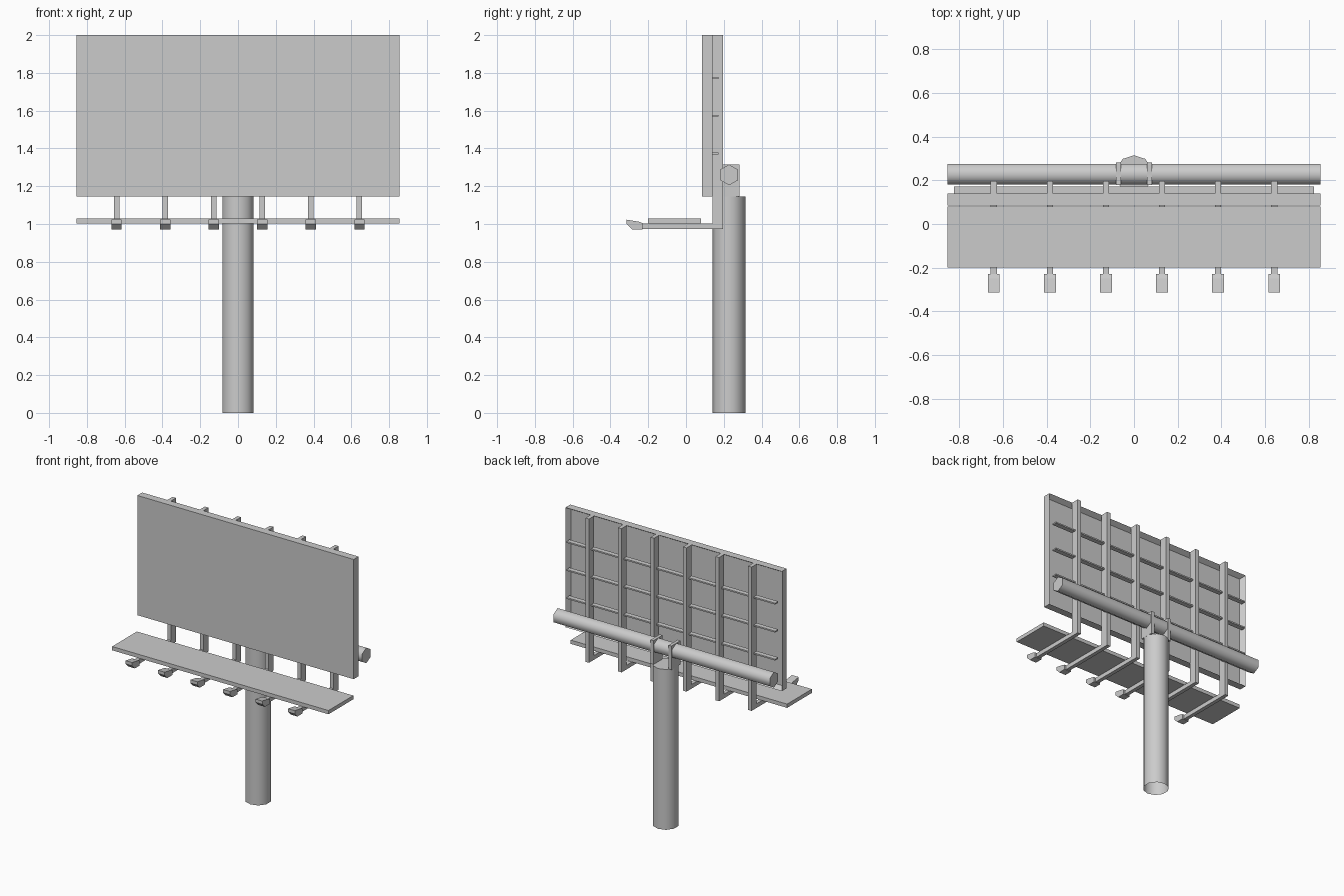
import bpy
import bmesh
from math import pi

old = bpy.data.objects.get("Cube")
if old:
    bpy.data.objects.remove(old, do_unlink=True)

steel = bpy.data.materials.new("steel grey")
steel.use_nodes = True
GREY = (0.6, 0.6, 0.6, 1)
steel.diffuse_color = GREY
steel.node_tree.nodes["Principled BSDF"].inputs["Base Color"].default_value = GREY


def finish(name, bm):
    bmesh.ops.recalc_face_normals(bm, faces=bm.faces)
    mesh = bpy.data.meshes.new(name)
    bm.to_mesh(mesh)
    bm.free()
    mesh.materials.append(steel)
    obj = bpy.data.objects.new(name, mesh)
    bpy.context.collection.objects.link(obj)
    return obj


def prism(name, profile, x0, x1):
    """Extrude a (y, z) profile along x."""
    bm = bmesh.new()
    face = bm.faces.new([bm.verts.new((x0, y, z)) for y, z in profile])
    ext = bmesh.ops.extrude_face_region(bm, geom=[face])
    moved = [v for v in ext["geom"] if isinstance(v, bmesh.types.BMVert)]
    bmesh.ops.translate(bm, verts=moved, vec=(x1 - x0, 0, 0))
    return finish(name, bm)


def box(name, x, y, z):
    profile = [(y[0], z[0]), (y[1], z[0]), (y[1], z[1]), (y[0], z[1])]
    return prism(name, profile, x[0], x[1])


def tube(name, sides, radius, length, loc, rot):
    bpy.ops.mesh.primitive_cylinder_add(vertices=sides, radius=radius, depth=length,
                                        location=loc, rotation=rot)
    obj = bpy.context.object
    obj.name = name
    obj.data.materials.append(steel)
    bpy.ops.object.shade_smooth_by_angle(angle=1.2)
    return obj


W = 0.855        # half width of the board
AXIS_Y = 0.228   # pole and cross pipe centre line

# Support pole, open at the foot
pole = tube("pole", 10, 0.087, 1.145, (0, AXIS_Y, 0.5725), (0, 0, 0))
bm = bmesh.new()
bm.from_mesh(pole.data)
foot = [f for f in bm.faces if f.normal.z < -0.9]
bmesh.ops.delete(bm, geom=foot, context='FACES_ONLY')
bm.to_mesh(pole.data)
bm.free()

# Horizontal pipe and the two plates holding it
tube("cross_pipe", 6, 0.055, 2 * W, (0, AXIS_Y, 1.26), (0, pi / 2, 0)).rotation_euler = (pi / 2, 0, pi / 2)
for side, s in (("left", 1), ("right", -1)):
    box(side + "_pipe_bracket", sorted((s * 0.06, s * 0.083)), (0.178, 0.282), (1.145, 1.315))

# Board: a slab whose back is inset to leave a rim
board = box("board", (-W, W), (0.085, 0.14), (1.145, 2.0))
bm = bmesh.new()
bm.from_mesh(board.data)
back = [f for f in bm.faces if f.normal.y > 0.9]
bmesh.ops.inset_region(bm, faces=back, thickness=0.03)
bmesh.ops.translate(bm, verts=back[0].verts, vec=(0, -0.035, 0))
bm.to_mesh(board.data)
bm.free()

# Horizontal rails behind the board
for i in range(3):
    z = 1.373 + i * 0.2
    box(f"rail_{i + 1}", (-0.825, 0.825), (0.137, 0.172), (z - 0.005, z + 0.005))

# Walkway in front
box("walkway", (-W, W), (-0.2, 0.08), (1.003, 1.03))

# Posts with their arms, and a lamp on each arm
ARM = [(0.197, 0.973), (0.197, 2.0), (0.14, 2.0), (0.14, 1.003), (-0.235, 1.003), (-0.235, 0.973)]
LAMP = [(-0.315, 1.023), (-0.315, 1.0), (-0.285, 0.97), (-0.23, 0.97), (-0.23, 1.005), (-0.25, 1.012)]
for i in range(6):
    x = (i - 2.5) * 0.257
    prism(f"post_{i + 1}", ARM, x - 0.014, x + 0.014)
    prism(f"lamp_{i + 1}", LAMP, x - 0.027, x + 0.027)
